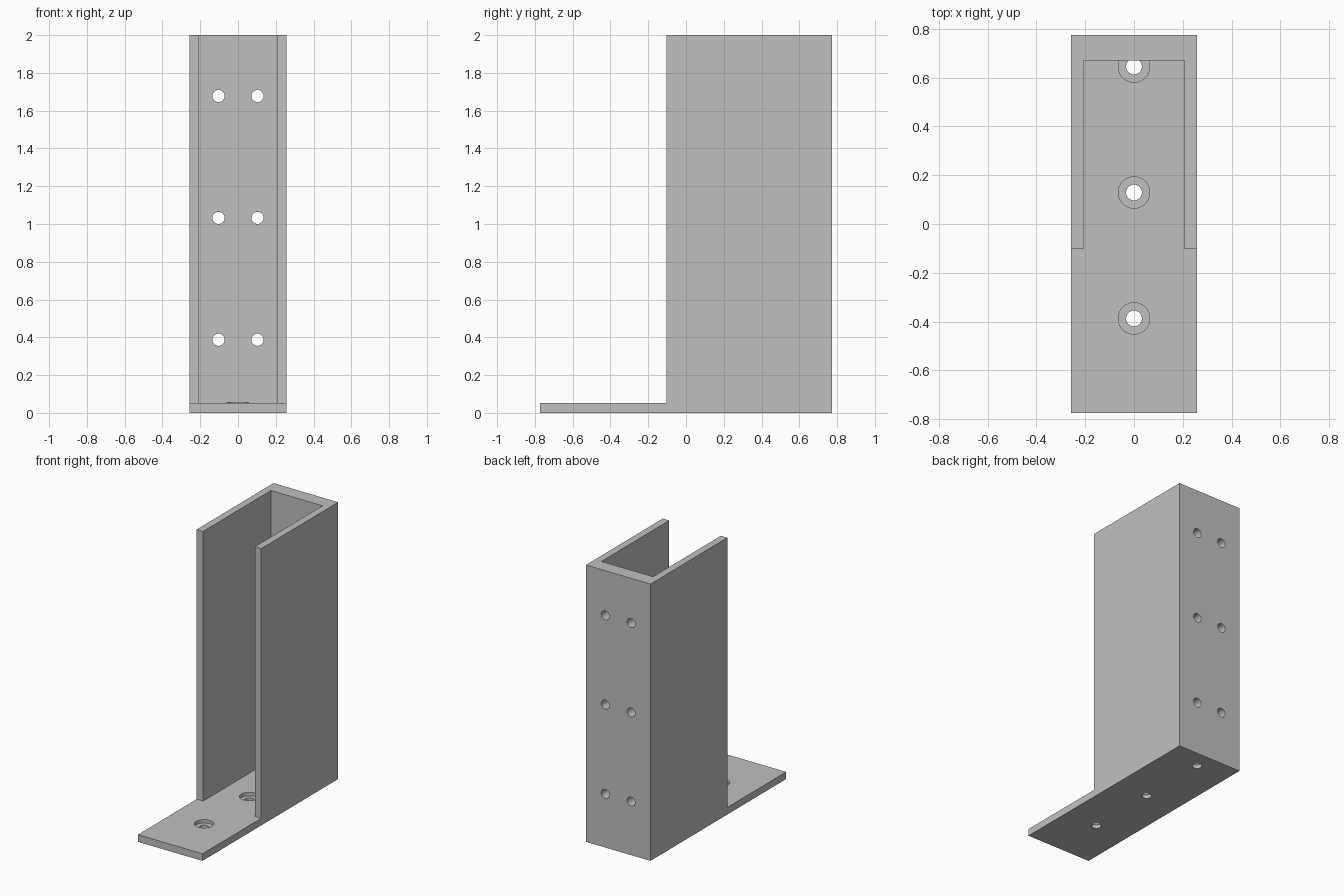
import bpy
import bmesh
from math import pi, radians
from mathutils import Matrix

default = bpy.data.objects.get("Cube")
if default:
    bpy.data.objects.remove(default, do_unlink=True)

U = 2 / 38.75            # plate thickness, the design module
HALF_W, HALF_D, TOP = 5 * U, 15 * U, 2.0
HOLE_R = 0.625 * U

grey = bpy.data.materials.new("plain grey")
grey.use_nodes = True
colour = (0.53, 0.53, 0.53, 1)
grey.diffuse_color = colour
grey.node_tree.nodes["Principled BSDF"].inputs["Base Color"].default_value = colour


def finish(name, bm):
    bmesh.ops.recalc_face_normals(bm, faces=bm.faces)
    mesh = bpy.data.meshes.new(name)
    bm.to_mesh(mesh)
    bm.free()
    mesh.materials.append(grey)
    obj = bpy.data.objects.new(name, mesh)
    bpy.context.collection.objects.link(obj)
    return obj


def prism(name, outline, z0, z1):
    """Extrude a flat outline from z0 up to z1."""
    bm = bmesh.new()
    face = bm.faces.new([bm.verts.new((x, y, z0)) for x, y in outline])
    top = bmesh.ops.extrude_face_region(bm, geom=[face])["geom"]
    verts = [v for v in top if isinstance(v, bmesh.types.BMVert)]
    bmesh.ops.translate(bm, verts=verts, vec=(0, 0, z1 - z0))
    return finish(name, bm)


def cylinder(name, radius, length, centre, along_y=False):
    bm = bmesh.new()
    turn = Matrix.Rotation(pi / 2 if along_y else 0, 4, "X")
    bmesh.ops.create_cone(bm, cap_ends=True, segments=40, radius1=radius,
                          radius2=radius, depth=length,
                          matrix=Matrix.Translation(centre) @ turn)
    return finish(name, bm)


def combine(target, tool, operation):
    """Apply a boolean and discard the helper object."""
    tool.hide_render = True
    mod = target.modifiers.new("boolean", "BOOLEAN")
    mod.operation, mod.object, mod.solver = operation, tool, "EXACT"
    bpy.context.view_layer.objects.active = target
    bpy.ops.object.modifier_apply(modifier=mod.name)
    bpy.data.objects.remove(tool, do_unlink=True)


# Base plate
bracket = prism("post_bracket", [(-HALF_W, -HALF_D), (HALF_W, -HALF_D),
                                 (HALF_W, HALF_D), (-HALF_W, HALF_D)], 0, U)

# Upright channel: two thin cheeks and a thicker back, open at the front
inner, front, back = HALF_W - U, -2 * U, HALF_D - 2 * U
half = [(HALF_W, HALF_D), (HALF_W, front), (inner, front), (inner, back)]
channel = prism("channel", half + [(-x, y) for x, y in reversed(half)], 0, TOP)
combine(bracket, channel, "UNION")

# Counterbored screw holes in the base
for y in (-7.5 * U, 2.5 * U, 12.5 * U):
    combine(bracket, cylinder("bore", 2 * HOLE_R, 0.55 * U, (0, y, 0.785 * U)),
            "DIFFERENCE")
    combine(bracket, cylinder("shaft", HOLE_R, 1.2 * U, (0, y, 0.45 * U)),
            "DIFFERENCE")

# Pairs of screw holes through the back
for z in (7.5 * U, 20 * U, 32.5 * U):
    for x in (-2 * U, 2 * U):
        combine(bracket, cylinder("back_hole", HOLE_R, 3 * U,
                                  (x, HALF_D - U, z), True), "DIFFERENCE")

bpy.ops.object.select_all(action="DESELECT")
bracket.select_set(True)
bpy.context.view_layer.objects.active = bracket
bpy.ops.object.shade_smooth_by_angle(angle=radians(30))
